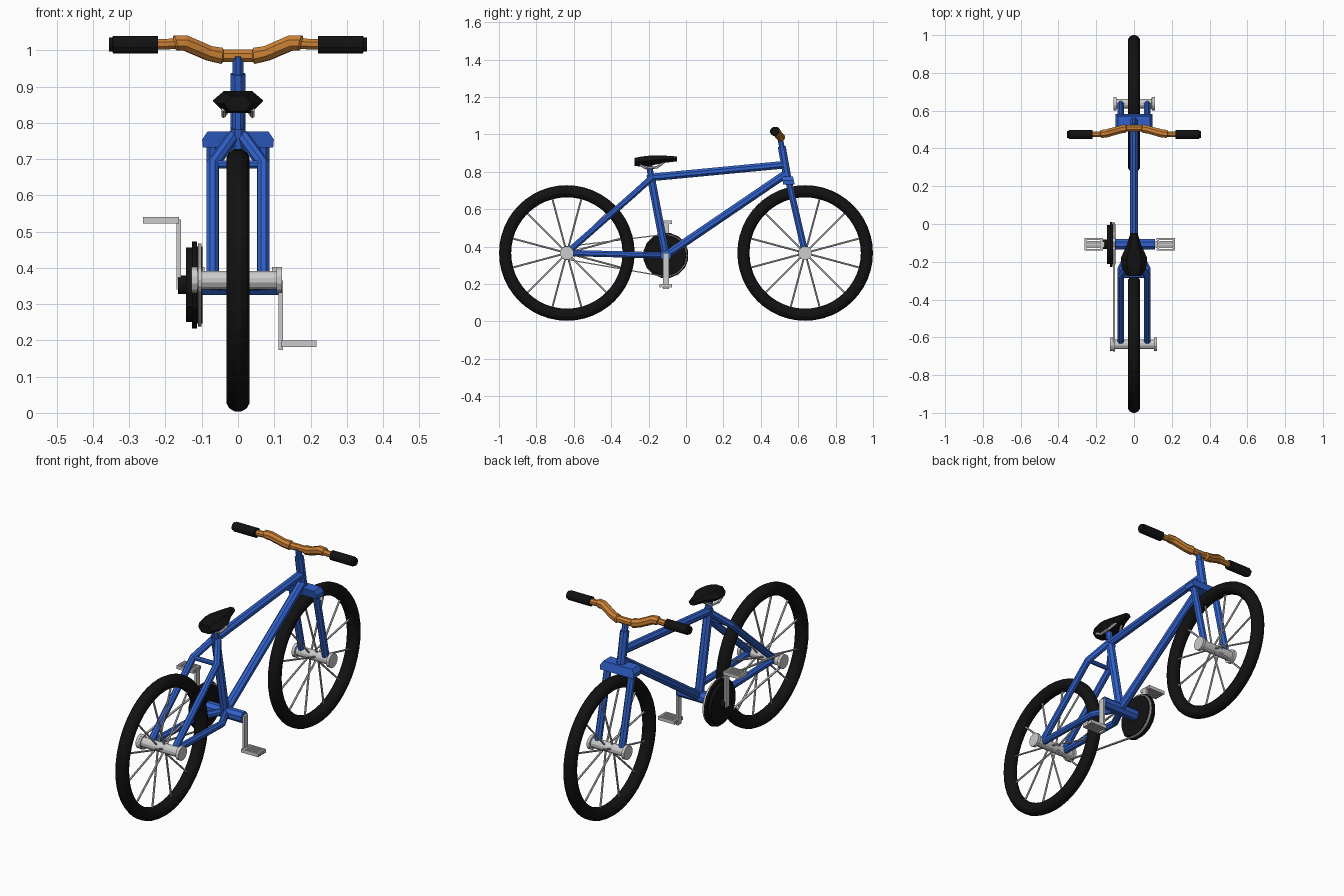
import bpy, bmesh
from math import sin, cos, pi, radians
from mathutils import Vector as V

if "Cube" in bpy.data.objects:
    bpy.data.objects.remove(bpy.data.objects["Cube"])


def material(name, rgb):
    m = bpy.data.materials.new(name)
    m.diffuse_color = (*rgb, 1)
    m.use_nodes = True
    m.node_tree.nodes["Principled BSDF"].inputs["Base Color"].default_value = m.diffuse_color
    return m


BLUE = material("blue_paint", (0.03, 0.12, 0.60))
BLACK = material("black_rubber", (0.006, 0.006, 0.006))
ORANGE = material("orange_bar", (0.60, 0.22, 0.035))
GREY = None


def loft(name, rings, mat, closed=False):
    """Skin a list of rings; cap both ends unless the loop is closed."""
    bm = bmesh.new()
    vs = [[bm.verts.new(p) for p in r] for r in rings]
    n, k = len(vs), len(vs[0])
    for i in range(n if closed else n - 1):
        a, b = vs[i], vs[(i + 1) % n]
        for j in range(k):
            bm.faces.new((a[j], a[(j + 1) % k], b[(j + 1) % k], b[j]))
    if not closed:
        bm.faces.new(vs[0])
        bm.faces.new(vs[-1])
    bmesh.ops.recalc_face_normals(bm, faces=bm.faces)
    me = bpy.data.meshes.new(name)
    bm.to_mesh(me)
    bm.free()
    ob = bpy.data.objects.new(name, me)
    bpy.context.collection.objects.link(ob)
    if mat:
        me.materials.append(mat)
    return ob


def tube(name, pts, r, mat, sides=8, closed=False):
    """Faceted tube through points; r is one radius or one per point."""
    pts = [V(p) for p in pts]
    n = len(pts)
    rs = r if isinstance(r, (list, tuple)) else [r] * n
    along = pts[-1] - pts[0]
    ref = V((0, 0, 1)) if not closed and abs(along.x) > 0.8 * along.length else V((1, 0, 0))
    rings = []
    for i, p in enumerate(pts):
        if closed:
            t = pts[(i + 1) % n] - pts[i - 1]
        else:
            t = V()
            if i > 0:
                t += (p - pts[i - 1]).normalized()
            if i < n - 1:
                t += (pts[i + 1] - p).normalized()
        t.normalize()
        u = (ref - t * ref.dot(t)).normalized()
        v = t.cross(u)
        rings.append([p + rs[i] * (u * cos(a) + v * sin(a))
                      for a in (2 * pi * (j + 0.5) / sides for j in range(sides))])
    return loft(name, rings, mat, closed)


def box(name, x0, x1, y0, y1, z0, z1, mat):
    return loft(name, [[(x, y0, z0), (x, y1, z0), (x, y1, z1), (x, y0, z1)]
                       for x in (x0, x1)], mat)


def axle(name, y, z, prof, mat, sides=12):
    """Turned part along x from (x, radius) pairs."""
    return tube(name, [(x, y, z) for x, _ in prof], [r for _, r in prof], mat, sides)


WY, WZ = 0.637, 0.366      # wheel centres
BY, BZ = -0.108, 0.353     # crank centre

# wheels: tyre, hub and twelve spokes each
for side, y, hl, hr in (("rear", -WY, -0.128, 0.122), ("front", WY, -0.108, 0.110)):
    tube(side + "_tyre", [(0, y + 0.330 * cos(a), WZ + 0.330 * sin(a))
                          for a in (2 * pi * i / 48 for i in range(48))],
         0.0335, BLACK, 12, closed=True)
    axle(side + "_hub", y, WZ, [(hl, 0.037), (hl + 0.016, 0.037), (hl + 0.0161, 0.026),
                                (hr - 0.0161, 0.026), (hr - 0.016, 0.037), (hr, 0.037)], GREY)
    for i in range(12):
        a = radians(15 + 30 * i)
        x = 0.02 if i % 2 else -0.02
        tube(side + "_spoke", [(x, y + 0.02 * cos(a), WZ + 0.02 * sin(a)),
                               (0, y + 0.31 * cos(a), WZ + 0.31 * sin(a))], 0.005, GREY, 6)

# main frame tubes
SEAT, HEAD_T, HEAD_B = (0, -0.187, 0.77), (0, 0.512, 0.935), (0, 0.545, 0.75)
tube("seat_tube", [(0, BY, BZ), (0, -0.190, 0.785)], 0.023, BLUE)
tube("seat_post", [SEAT, (0, -0.198, 0.85)], 0.018, BLUE)
tube("top_tube", [SEAT, (0, 0.527, 0.838)], 0.022, BLUE)
tube("down_tube", [(0, BY, BZ), (0, 0.535, 0.79)], 0.023, BLUE)
tube("head_tube", [HEAD_B, HEAD_T], 0.023, BLUE)
tube("stem", [HEAD_T, (0, 0.502, 0.985)], 0.016, BLUE)
axle("bottom_bracket", BY, BZ, [(-0.10, 0.030), (0.112, 0.030)], BLUE, 8)

# mirrored stays and fork blades
for s, side in ((-1, "left"), (1, "right")):
    tube(side + "_seat_stay", [(s * 0.012, -0.187, 0.765), (s * 0.07, -0.275, 0.685),
                               (s * 0.07, -WY, WZ)], 0.018, BLUE)
    tube(side + "_chain_stay", [(s * 0.015, -0.125, BZ), (s * 0.07, -0.235, 0.356),
                                (s * 0.07, -WY, WZ)], 0.018, BLUE)
    tube(side + "_fork_blade", [(s * 0.07, 0.548, 0.755), (s * 0.07, WY, WZ)], 0.019, BLUE)
tube("stay_bridge", [(-0.07, -0.275, 0.685), (0.07, -0.275, 0.685)], 0.012, BLUE)

# fork crown with sloped shoulders
crown = [(-0.097, 0.732), (0.097, 0.732), (0.099, 0.754), (0.084, 0.776),
         (-0.084, 0.776), (-0.099, 0.754)]
loft("fork_crown", [[(x, y + (0.755 - z) * 0.23, z) for x, z in crown]
                    for y in (0.515, 0.576)], BLUE)

# handlebar and grips
half = [(0.0, 0.507, 0.985, 0.018), (0.04, 0.506, 0.985, 0.018), (0.045, 0.506, 0.985, 0.024),
        (0.08, 0.498, 0.992, 0.022), (0.145, 0.480, 1.020, 0.023), (0.172, 0.477, 1.020, 0.023),
        (0.176, 0.476, 1.018, 0.016), (0.23, 0.475, 1.016, 0.016)]
bar = [(-x, y, z, r) for x, y, z, r in half[:0:-1]] + half
tube("handlebar", [b[:3] for b in bar], [b[3] for b in bar], ORANGE)
for s, side in ((-1, "left"), (1, "right")):
    tube(side + "_grip", [(s * x, 0.474, 1.016) for x in (0.22, 0.345, 0.346, 0.356)],
         [0.025, 0.025, 0.020, 0.020], BLACK, 12)

# saddle lofted from hexagonal sections, with two rails
sections = [(-0.276, 0.038, 0.832, 0.874), (-0.235, 0.064, 0.827, 0.882),
            (-0.180, 0.070, 0.835, 0.888), (-0.115, 0.040, 0.848, 0.887),
            (-0.048, 0.018, 0.856, 0.882)]
loft("saddle", [[(-w, y, (a + b) / 2), (-w * 0.55, y, a), (w * 0.55, y, a),
                 (w, y, (a + b) / 2), (w * 0.55, y, b), (-w * 0.55, y, b)]
                for y, w, a, b in sections], BLACK)
for s, side in ((-1, "left"), (1, "right")):
    tube(side + "_saddle_rail", [(s * 0.040, -0.245, 0.838), (s * 0.040, -0.215, 0.820),
                                 (s * 0.038, -0.155, 0.824), (s * 0.015, -0.115, 0.855)],
         0.007, GREY, 6)

# chainring stack
axle("chainring", BY, BZ, [(-0.165, 0.026), (-0.143, 0.026), (-0.1429, 0.105), (-0.127, 0.105),
                           (-0.1269, 0.122), (-0.113, 0.122), (-0.1129, 0.108), (-0.098, 0.108)],
     BLACK, 16)

# chain: flat loop around chainring and rear sprocket
loop = [(BY, BZ, 0.112, a) for a in range(-98, 99, 14)] + \
       [(-WY, WZ, 0.034, a) for a in range(98, 263, 27)]
chain = []
for y, z, r, deg in loop:
    c, s = cos(radians(deg)), sin(radians(deg))
    chain.append([(x, y + q * c, z + q * s)
                  for x, q in ((-0.111, r - 0.003), (-0.111, r + 0.003),
                               (-0.101, r + 0.003), (-0.101, r - 0.003))])
loft("chain", chain, GREY, closed=True)

# cranks and barred pedals
for s, side, up, xc in ((-1, "left", 1, 0.163), (1, "right", -1, 0.118)):
    za, zb = sorted((BZ - up * 0.012, BZ + up * 0.180))
    box(side + "_crank", s * (xc - 0.006), s * (xc + 0.006), BY - 0.016, BY + 0.016, za, zb, GREY)
    zp = BZ + up * 0.178 - (0 if up > 0 else -0.016)
    for i in range(5):
        y = BY + (i - 2) * 0.0145
        box(side + "_pedal_bar", s * xc, s * (xc + 0.099), y - 0.0045, y + 0.0045,
            zp - 0.009, zp + 0.009, GREY)
    for x in (xc + 0.004, xc + 0.088):
        box(side + "_pedal_end", s * x, s * (x + 0.010), BY - 0.033, BY + 0.033,
            zp - 0.008, zp + 0.008, GREY)
